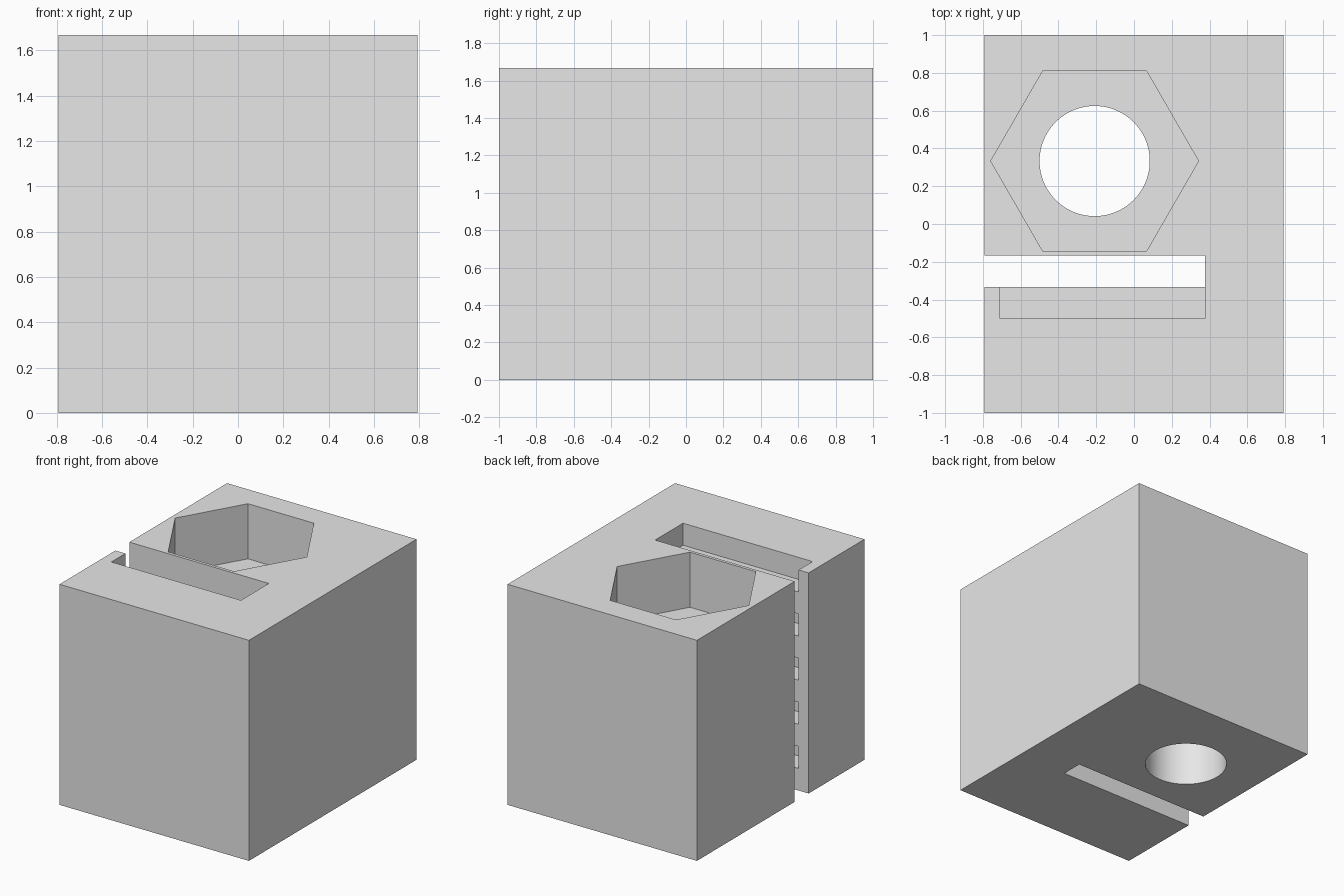
import bpy
import bmesh
import math

default = bpy.data.objects.get("Cube")
if default:
    bpy.data.objects.remove(default, do_unlink=True)

U = 1 / 12  # design unit

grey = bpy.data.materials.new("plain_grey")
grey.use_nodes = True
grey.diffuse_color = (0.8, 0.8, 0.8, 1)
grey.node_tree.nodes["Principled BSDF"].inputs["Base Color"].default_value = (0.8, 0.8, 0.8, 1)


def add_object(name, bm):
    bmesh.ops.recalc_face_normals(bm, faces=bm.faces)
    mesh = bpy.data.meshes.new(name)
    bm.to_mesh(mesh)
    bm.free()
    mesh.materials.append(grey)
    obj = bpy.data.objects.new(name, mesh)
    bpy.context.scene.collection.objects.link(obj)
    return obj


def box(name, low, high):
    """Box between two corners, given in design units."""
    bm = bmesh.new()
    bmesh.ops.create_cube(bm, size=2)
    for v in bm.verts:
        v.co = [(h if c > 0 else l) * U for c, l, h in zip(v.co, low, high)]
    return add_object(name, bm)


def prism(name, sides, radius, x, y, z0, z1):
    """Upright prism with a corner pointing along x, in design units."""
    bm = bmesh.new()
    ring = [bm.verts.new(((x + radius * math.cos(math.tau * i / sides)) * U,
                          (y + radius * math.sin(math.tau * i / sides)) * U,
                          z0 * U)) for i in range(sides)]
    base = bm.faces.new(ring)
    top = bmesh.ops.extrude_face_region(bm, geom=[base])["geom"]
    verts = [g for g in top if isinstance(g, bmesh.types.BMVert)]
    bmesh.ops.translate(bm, verts=verts, vec=(0, 0, (z1 - z0) * U))
    return add_object(name, bm)


# Solid body
block = box("block", (-9.5, -12, 0), (9.5, 12, 20))

# Vertical slot open on one side, hexagonal pocket and round through hole
cutters = [
    box("slot_cutter", (-11, -4, -1), (4.5, -2, 21)),
    prism("hex_pocket_cutter", 6, 6.6, -2.5, 4, 15, 21),
    prism("round_hole_cutter", 96, 3.5, -2.5, 4, -1, 16),
]

# Row of notches in the front wall of the slot, the uppermost open at the top
for i in range(5):
    z = 2 + 4 * i
    top = 21 if i == 4 else z + 2
    cutters.append(box(f"notch_cutter_{i + 1}", (-8.5, -6, z), (4.5, -3, top)))

# Cut the block
bpy.ops.object.select_all(action="DESELECT")
bpy.context.view_layer.objects.active = block
block.select_set(True)
for cutter in cutters:
    cutter.hide_render = True
    mod = block.modifiers.new(cutter.name, "BOOLEAN")
    mod.operation = "DIFFERENCE"
    mod.solver = "EXACT"
    mod.object = cutter
    bpy.ops.object.modifier_apply(modifier=mod.name)
    bpy.data.objects.remove(cutter, do_unlink=True)

# Smooth hole wall, sharp edges elsewhere
bpy.ops.object.shade_smooth_by_angle(angle=math.radians(30))
